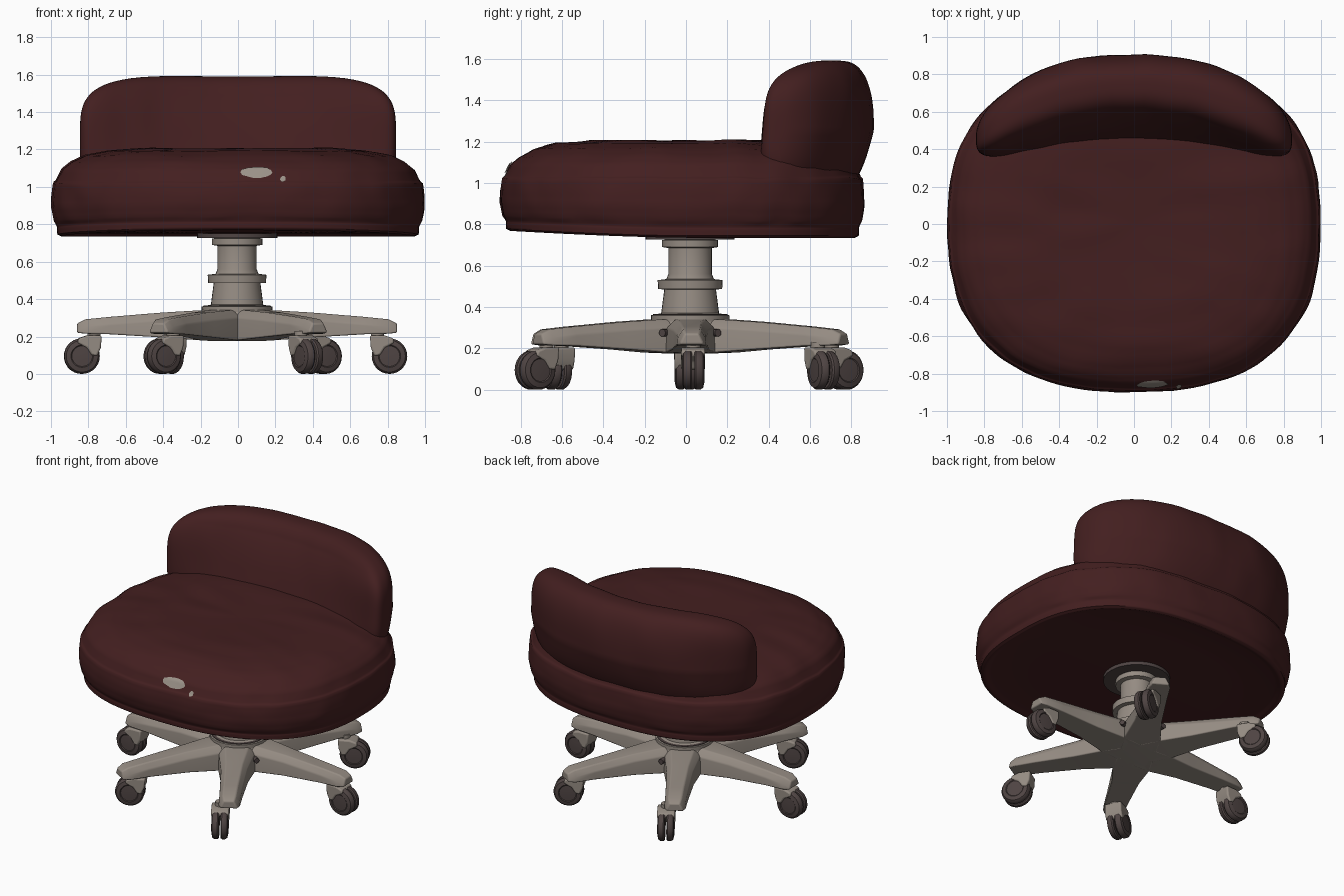
import bpy, bmesh, math, random
from mathutils import Vector, Matrix, noise
from mathutils.bvhtree import BVHTree

if "Cube" in bpy.data.objects:
    bpy.data.objects.remove(bpy.data.objects["Cube"], do_unlink=True)
random.seed(4)


def material(name, rgb):
    m = bpy.data.materials.new(name)
    m.use_nodes = True
    m.diffuse_color = (*rgb, 1)
    bsdf = m.node_tree.nodes["Principled BSDF"]
    bsdf.inputs["Base Color"].default_value = (*rgb, 1)
    bsdf.inputs["Roughness"].default_value = 0.7
    return m


LEATHER = material("maroon leather", (0.056, 0.0135, 0.0140))
METAL = material("warm grey metal", (0.30, 0.26, 0.225))
RUBBER = material("dark grey rubber", (0.078, 0.058, 0.056))
PATCH = material("worn grey patch", (0.33, 0.29, 0.25))


def finish(name, bm, mat, matrix=Matrix(), angle=40, bevel=0):
    bmesh.ops.recalc_face_normals(bm, faces=bm.faces)
    mesh = bpy.data.meshes.new(name)
    bm.to_mesh(mesh)
    bm.free()
    ob = bpy.data.objects.new(name, mesh)
    bpy.context.collection.objects.link(ob)
    mesh.materials.append(mat)
    ob.matrix_world = matrix
    if bevel:
        mod = ob.modifiers.new("soft edges", "BEVEL")
        mod.width, mod.segments = bevel, 3
    bpy.ops.object.select_all(action="DESELECT")
    ob.select_set(True)
    bpy.context.view_layer.objects.active = ob
    bpy.ops.object.shade_smooth_by_angle(angle=math.radians(angle))
    return ob


def loft(rings):
    """Skin a list of closed rings and cap both ends."""
    bm = bmesh.new()
    rows = [[bm.verts.new(p) for p in ring] for ring in rings]
    n = len(rows[0])
    for a, b in zip(rows, rows[1:]):
        for i in range(n):
            j = (i + 1) % n
            bm.faces.new((a[i], a[j], b[j], b[i]))
    bm.faces.new(rows[0])
    bm.faces.new(rows[-1])
    return bm


def lathe(profile, n=32):
    return loft([[(r * math.cos(i * math.tau / n), r * math.sin(i * math.tau / n), z)
                  for i in range(n)] for r, z in profile])


def spread(points, steps):
    """Linear refinement of a profile, so it can carry soft wrinkles."""
    out = []
    for a, b in zip(points, points[1:]):
        out += [Vector(a).lerp(Vector(b), k / steps) for k in range(steps)]
    return out + [Vector(points[-1])]


# Seat cushion: rounded outline with piping creases, slightly wrinkled
def outline(t, power=2.48):
    c, s = math.cos(t), math.sin(t)
    depth = 0.865 if s > 0 else 0.9
    return Vector((math.copysign(abs(c) ** (2 / power), c),
                   depth * math.copysign(abs(s) ** (2 / power), s), 0))


seat_profile = [(0.02, 0.75), (0.9, 0.75), (0.945, 0.735), (0.966, 0.745), (0.968, 0.775),
                (0.967, 0.785), (0.985, 0.82), (0.998, 0.89), (0.996, 0.96), (0.988, 1.02),
                (0.976, 1.03), (0.968, 1.045), (0.945, 1.09), (0.895, 1.13), (0.82, 1.165),
                (0.7, 1.19), (0.52, 1.205), (0.3, 1.2), (0.02, 1.195)]
rings = []
for r, z in spread(seat_profile, 3):
    ring = []
    for i in range(128):
        p = outline(i * math.tau / 128) * r
        p.z = z
        if z < 1.0:
            p.z += 0.04 * max(0, -p.y) ** 1.5 * (1.0 - z) / 0.25
        if z > 0.8:
            p.z += 0.010 * noise.noise(Vector((p.x * 3, p.y * 7, 1)))
            p.xy *= 1 + 0.007 * noise.noise(p * 8)
        ring.append(p)
    rings.append(ring)
seat_bm = loft(rings)
seat_tree = BVHTree.FromBMesh(seat_bm)
finish("seat_cushion", seat_bm, LEATHER, angle=60)


# Back cushion: a boxy pillow bent around the rear of the seat
bm = bmesh.new()
bmesh.ops.create_cube(bm, size=2)
bmesh.ops.subdivide_edges(bm, edges=bm.edges, cuts=27, use_grid_fill=True)
for v in bm.verts:
    d = v.co
    outer = (abs(d.x) ** 4 + abs(d.z) ** 4) ** (2.7 / 4)
    d = d / (outer + abs(d.y) ** 2.7) ** (1 / 2.7)
    x = 0.845 * d.x
    bend = 0.735 - 0.28 * abs(d.x) ** 2.3
    y = bend + 0.17 * d.y * (1 + 0.3 * d.x ** 2)
    if d.y < 0:                                   # front face leans out at the bottom
        y += 0.12 * d.y * max(0, 0.75 - d.z) * (1 - 0.75 * d.x ** 2)
    else:                                         # rear tucks in near the seat
        y -= 0.08 * max(0, -d.z)
    z = 1.25 + 0.34 * d.z
    if d.z > 0:
        z += 0.014 * d.z * (1 - math.cos(d.x * math.pi)) / 2
    wrinkle = 0.008 * noise.noise(Vector((x * 7, y * 5, z * 3)))
    v.co = (x, y + wrinkle, z)
finish("back_cushion", bm, LEATHER, angle=60)


# Worn patches lying on the front edge of the seat
def worn_patch(name, cx, cz, rx, rz, n=14):
    edge = [random.uniform(0.85, 1.1) for _ in range(n)]
    patch = []
    for k in (0.05, 0.4, 0.7, 1):
        ring = []
        for i in range(n):
            t = i * math.tau / n
            x, z = cx + k * rx * edge[i] * math.cos(t), cz + k * rz * edge[i] * math.sin(t)
            hit = seat_tree.ray_cast(Vector((x, -2, z)), Vector((0, 1, 0)))[0]
            ring.append(hit + Vector((0, -0.006, 0.003)))
        patch.append(ring)
    b = loft(patch)
    big = max(b.faces, key=lambda f: f.calc_area())
    bmesh.ops.delete(b, geom=[big], context="FACES_ONLY")
    finish(name, b, PATCH)


worn_patch("worn_patch", 0.105, 1.075, 0.088, 0.033)
worn_patch("worn_spot", 0.24, 1.04, 0.015, 0.016)

# Column and hub
CENTRE = Matrix.Translation((-0.005, 0.02, 0))
column = [(0.19, 0.33), (0.19, 0.36), (0.14, 0.37), (0.125, 0.485), (0.155, 0.487),
          (0.157, 0.53), (0.115, 0.535), (0.105, 0.56), (0.105, 0.685), (0.135, 0.69),
          (0.135, 0.725), (0.1, 0.726), (0.1, 0.75)]
finish("column", lathe(column), METAL, CENTRE, 35)
finish("mount_plate", lathe([(0.215, 0.727), (0.215, 0.752)]), RUBBER, CENTRE)
finish("base_ring", lathe([(0.18, 0.35), (0.18, 0.366)]), RUBBER, CENTRE)
hub = [(0.1, 0.175), (0.2, 0.18), (0.215, 0.2), (0.205, 0.3), (0.18, 0.345)]
finish("base_hub", lathe(hub), METAL, CENTRE)

# Dark screws in the gaps between arms
for k, angle in enumerate((-30, 30, 90)):
    gap = CENTRE @ Matrix.Rotation(math.radians(angle), 4, "Z")
    finish(f"hub_screw_{k + 1}", lathe([(0.018, 0), (0.018, 0.07)], 12), RUBBER,
           gap @ Matrix.Translation((0.2, 0, 0.275)) @ Matrix.Rotation(math.pi / 2, 4, "Y"))

# Six arms
arm_sections = [(0.05, 0.12, 0.175, 0.345), (0.2, 0.12, 0.18, 0.34), (0.4, 0.09, 0.195, 0.328),
                (0.68, 0.075, 0.212, 0.305), (0.81, 0.07, 0.215, 0.292), (0.855, 0.055, 0.22, 0.27)]
for k in range(6):
    turn = CENTRE @ Matrix.Rotation(math.radians(60 * k + 0.5), 4, "Z")
    arm = [[(r, -w, lo), (r, w, lo), (r, w * 0.95, hi - 0.04), (r, w * 0.6, hi),
            (r, -w * 0.6, hi), (r, -w * 0.95, hi - 0.04)] for r, w, lo, hi in arm_sections]
    finish(f"arm_{k + 1}", loft(arm), METAL, turn, 50, 0.014)

# Twin wheel casters, each swivelled its own way: wheel x, wheel y, heading
casters = [(0.81, 0.035, 0), (0.455, 0.665, 25), (-0.375, 0.76, 122),
           (-0.835, 0.0, 182), (-0.405, -0.63, 205), (0.37, -0.73, 302)]
wheel = [(0.02, 0.006), (0.088, 0.006), (0.095, 0.014), (0.095, 0.034), (0.085, 0.048),
         (0.06, 0.054), (0.055, 0.05), (0.02, 0.052)]
hood = [(-0.105, 0.205), (-0.025, 0.205), (0.02, 0.19), (0.025, 0.165), (-0.025, 0.14),
        (-0.05, 0.10), (-0.08, 0.095), (-0.1, 0.14)]
for k, (x, y, heading) in enumerate(casters):
    turn = Matrix.Translation((x, y, 0)) @ Matrix.Rotation(math.radians(heading), 4, "Z")
    finish(f"caster_stem_{k + 1}", lathe([(0.035, 0.16), (0.035, 0.23)], 16), METAL,
           turn @ Matrix.Translation((-0.065, 0, 0)))
    sides = [[(u, w, z) for u, z in hood] for w in (-0.058, 0.058)]
    finish(f"caster_hood_{k + 1}", loft(sides), METAL, turn, 40, 0.01)
    axle = turn @ Matrix.Translation((0, 0, 0.095))
    for side, tilt in (("a", 90), ("b", -90)):
        finish(f"wheel_{k + 1}{side}", lathe(wheel, 28), RUBBER,
               axle @ Matrix.Rotation(math.radians(tilt), 4, "X"))
